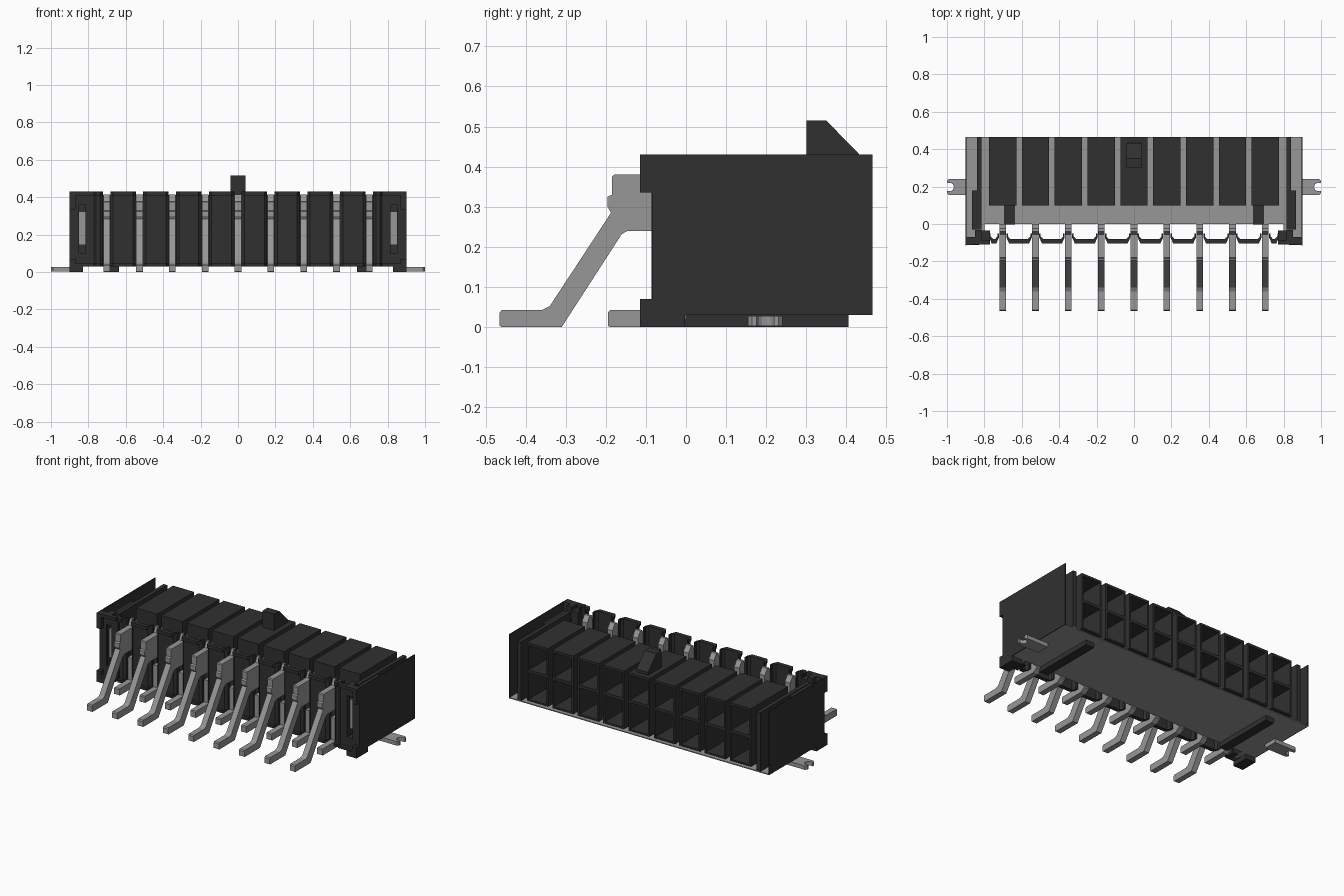
import bpy, bmesh, math

cube = bpy.data.objects.get("Cube")
if cube:
    bpy.data.objects.remove(cube, do_unlink=True)


def material(name, value):
    m = bpy.data.materials.new(name)
    m.use_nodes = True
    colour = (value, value, value, 1)
    m.diffuse_color = colour
    m.node_tree.nodes["Principled BSDF"].inputs["Base Color"].default_value = colour
    return m


DARK = material("dark plastic", 0.03)
GREY = material("grey metal", 0.31)


def finish(name, bm, mat):
    bmesh.ops.recalc_face_normals(bm, faces=bm.faces)
    mesh = bpy.data.meshes.new(name)
    bm.to_mesh(mesh)
    bm.free()
    mesh.materials.append(mat)
    obj = bpy.data.objects.new(name, mesh)
    bpy.context.collection.objects.link(obj)
    return obj


def add_box(bm, x, y, z):
    """Box from (low, high) pairs."""
    verts = bmesh.ops.create_cube(bm, size=1)["verts"]
    for v in verts:
        for i, (a, b) in enumerate((x, y, z)):
            v.co[i] = (a + b) / 2 + v.co[i] * (b - a)


def boxes(name, mat, *parts):
    bm = bmesh.new()
    for p in parts:
        add_box(bm, *p)
    return finish(name, bm, mat)


def extrude(bm, points, axis, low, high):
    """Extrude a closed outline along x (outline in y, z) or z (outline in x, y)."""
    def place(p, d):
        return (d, *p) if axis == "x" else (*p, d)
    face = bm.faces.new([bm.verts.new(place(p, low)) for p in points])
    new = bmesh.ops.extrude_face_region(bm, geom=[face])["geom"]
    for v in new:
        if isinstance(v, bmesh.types.BMVert):
            v.co["xyz".index(axis)] = high


def prism(name, mat, points, axis, low, high):
    bm = bmesh.new()
    extrude(bm, points, axis, low, high)
    return finish(name, bm, mat)


def span(s, a, b):
    """x range on side s."""
    return (min(s * a, s * b), max(s * a, s * b))


PITCH = 0.1755
COLUMNS = [PITCH * i for i in range(-4, 5)]
BACK = 0.465
TOP = 0.43
SOCKET_TOP = 0.412

# Thin base plate
boxes("base_plate", GREY, ((-0.895, 0.895), (0, BACK), (0.03, 0.036)),
      *[(span(s, 0.8, 0.895), (-0.1, 0), (0.03, 0.036)) for s in (-1, 1)])

# Socket columns: two open cavities each
for i, x in enumerate(COLUMNS):
    w, t = 0.073, 0.012
    full, deep, high = (x - w, x + w), (0.1, BACK), (0.05, SOCKET_TOP)
    boxes(f"socket_column_{i + 1}", DARK,
          ((x - w, x - w + t), deep, high),
          ((x + w - t, x + w), deep, high),
          (full, deep, (SOCKET_TOP - 0.015, SOCKET_TOP)),
          (full, deep, (0.05, 0.06)),
          (full, deep, (0.225, 0.243)),
          (full, (0.1, 0.12), (0.034, SOCKET_TOP)))

# Latch lug
prism("latch_lug", DARK, [(0.3, 0.405), (0.3, 0.515), (0.35, 0.515), (0.433, TOP),
                          (0.433, 0.405)], "x", -0.04, 0.04)

# Terminals
upper = [(-0.465, 0.003), (-0.46, 0), (-0.31, 0), (-0.16, 0.232), (-0.145, 0.24),
         (0, 0.24), (0, 0.38), (-0.025, 0.415), (-0.04, 0.415), (-0.055, 0.38),
         (-0.18, 0.38), (-0.185, 0.375), (-0.185, 0.33), (-0.196, 0.325), (-0.196, 0.3),
         (-0.187, 0.285), (-0.34, 0.052), (-0.36, 0.042), (-0.46, 0.042), (-0.465, 0.035)]
lower = [(-0.195, 0.003), (-0.19, 0), (-0.03, 0), (0, 0.02), (0, 0.18), (-0.06, 0.18),
         (-0.06, 0.042), (-0.19, 0.042), (-0.195, 0.037)]
for label, outline in (("upper", upper), ("lower", lower)):
    for i, x in enumerate(COLUMNS):
        prism(f"{label}_terminal_{i + 1}", GREY, outline, "x", x - 0.018, x + 0.018)


def panel_outline(a, b, front):
    """Wall from a to b with both ends folded back."""
    return [(a, -0.05), (a, -0.072), (a + 0.015, front), (b - 0.015, front), (b, -0.072),
            (b, -0.05), (b - 0.008, -0.05), (b - 0.008, -0.066), (b - 0.02, -0.079),
            (a + 0.02, -0.079), (a + 0.008, -0.066), (a + 0.008, -0.05)]


# Front wall panels between the terminals, with thin lips at top and bottom
for i in range(10):
    x = PITCH * (i - 4.5)
    a, b = max(x - 0.068, -0.775), min(x + 0.068, 0.775)
    bm = bmesh.new()
    for front, low, high in ((-0.105, 0.03, 0.045), (-0.086, 0.045, 0.41), (-0.105, 0.41, TOP)):
        extrude(bm, panel_outline(a, b, front), "z", low, high)
    finish(f"front_panel_{i + 1}", bm, DARK)

for s, side in ((1, "left"), (-1, "right")):
    # Thin outer wall with a notched front edge
    low, high = span(s, 0.895, 0.9)
    prism(f"{side}_outer_wall", DARK,
          [(-0.115, 0), (-0.003, 0), (-0.003, 0.03), (BACK, 0.03), (BACK, TOP),
           (-0.115, TOP), (-0.115, 0.335), (-0.085, 0.335), (-0.085, 0.07), (-0.115, 0.07)],
          "x", low, high)
    # Inner wall beside the sockets
    boxes(f"{side}_inner_wall", DARK,
          (span(s, 0.815, 0.84), (-0.03, BACK), (0.034, 0.405)),
          (span(s, 0.84, 0.865), (-0.03, 0.18), (0.034, 0.4)))
    # Front corner post around a window
    boxes(f"{side}_corner_post", DARK,
          (span(s, 0.77, 0.815), (-0.085, -0.035), (0.03, 0.41)),
          (span(s, 0.85, 0.9), (-0.085, -0.07), (0.03, TOP)),
          (span(s, 0.815, 0.85), (-0.085, -0.035), (0.36, TOP)),
          (span(s, 0.815, 0.85), (-0.085, -0.035), (0.03, 0.1)),
          (span(s, 0.77, 0.9), (-0.11, -0.085), (0.41, TOP)),
          (span(s, 0.77, 0.9), (-0.11, -0.085), (0.03, 0.045)),
          (span(s, 0.87, 0.9), (-0.113, -0.085), (0.335, TOP)),
          (span(s, 0.87, 0.9), (-0.113, -0.085), (0.03, 0.07)),
          (span(s, 0.83, 0.9), (-0.113, -0.003), (0, 0.031)))
    # Solder tab with a round notch in its outer end
    arc = [(s * (0.985 - 0.022 * math.cos(a)), 0.198 + 0.022 * math.sin(a))
           for a in [math.pi * (k / 8 - 0.5) for k in range(9)]]
    outline = [(s * 0.84, 0.155), (s * 0.99, 0.155), (s * 1, 0.165), (s * 1, 0.176), *arc,
               (s * 1, 0.22), (s * 1, 0.231), (s * 0.99, 0.241), (s * 0.84, 0.241)]
    prism(f"{side}_solder_tab", GREY, outline, "z", 0.002, 0.027)
    boxes(f"{side}_retainer_blade", GREY,
          (span(s, 0.816, 0.849), (-0.06, -0.031), (0.145, 0.325)))
    # Standoff rail under the plate
    boxes(f"{side}_standoff_rail", DARK,
          (span(s, 0.635, 0.695), (-0.004, 0.405), (0, 0.038)))
